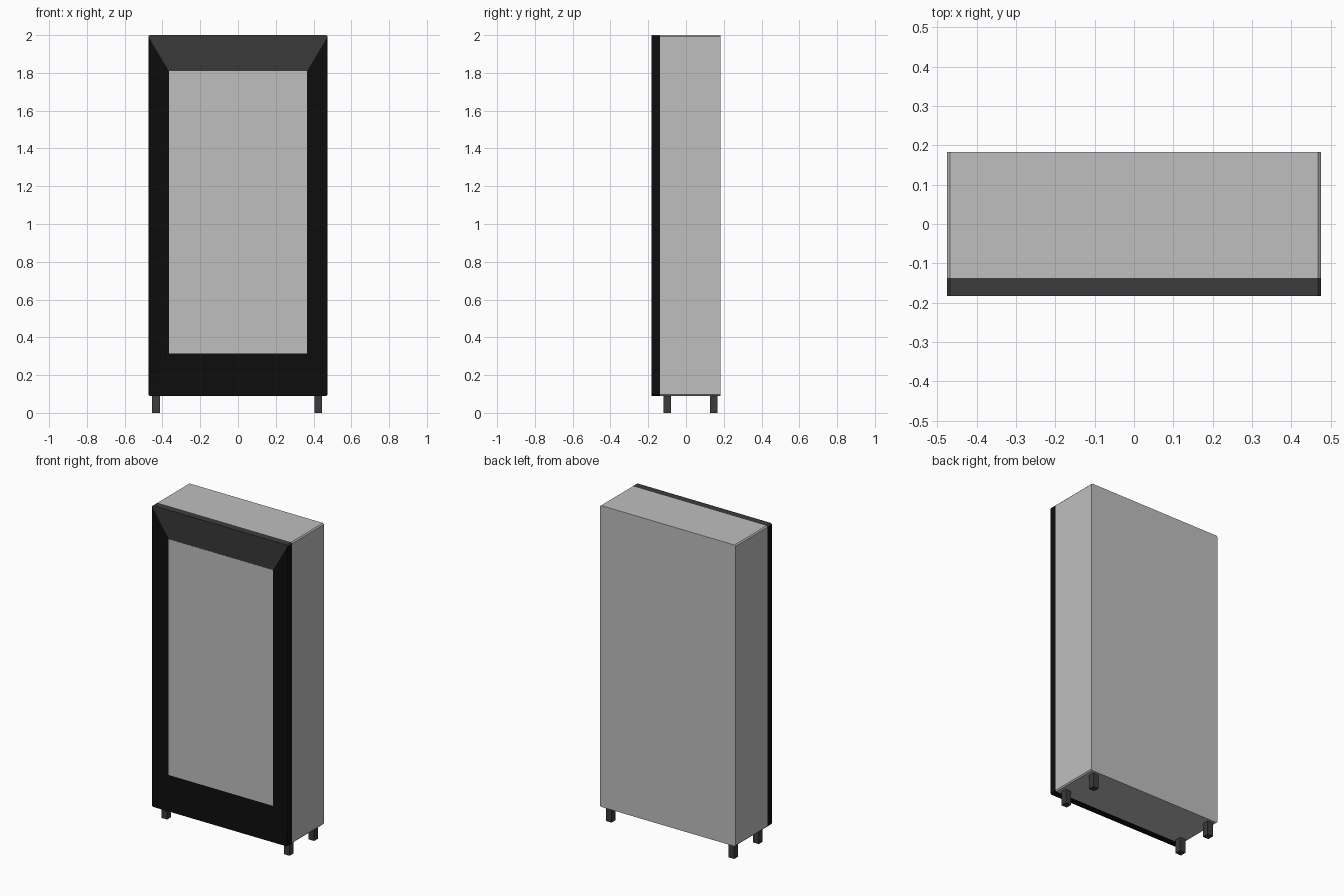
import bpy, bmesh

if "Cube" in bpy.data.objects:
    bpy.data.objects.remove(bpy.data.objects["Cube"])

def material(name, v):
    m = bpy.data.materials.new(name)
    m.diffuse_color = (v, v, v, 1)
    m.use_nodes = True
    m.node_tree.nodes["Principled BSDF"].inputs["Base Color"].default_value = m.diffuse_color
    return m

GREY = material("light grey", 0.52)
BLACK = material("black", 0.004)
DARK = material("dark grey", 0.045)

HW, Z0, Z1, C = 0.475, 0.09, 2.0, 0.007      # cabinet outline and corner chamfer
FRONT, SEAM, BACK = -0.183, -0.137, 0.183    # depth stations
OW, OZ0, OZ1, RECESS = 0.366, 0.315, 1.81, 0.012   # screen opening

def make(name, bm, mats):
    bmesh.ops.recalc_face_normals(bm, faces=bm.faces)
    me = bpy.data.meshes.new(name)
    bm.to_mesh(me)
    bm.free()
    for m in mats:
        me.materials.append(m)
    ob = bpy.data.objects.new(name, me)
    bpy.context.collection.objects.link(ob)
    return ob

def box(name, x, y, z, mat):
    bm = bmesh.new()
    bmesh.ops.create_cube(bm, size=1)
    for v in bm.verts:
        v.co = [r[0] if c < 0 else r[1] for c, r in zip(v.co, (x, y, z))]
    return make(name, bm, [mat])

# Chamfered outline, two points per corner, counter-clockwise from the lower left
OUTLINE = [(-HW, Z0 + C), (-HW + C, Z0), (HW - C, Z0), (HW, Z0 + C),
           (HW, Z1 - C), (HW - C, Z1), (-HW + C, Z1), (-HW, Z1 - C)]
OPENING = [(-OW, OZ0), (OW, OZ0), (OW, OZ1), (-OW, OZ1)]

# Cabinet body: outline extruded through the depth
bm = bmesh.new()
a = [bm.verts.new((x, SEAM, z)) for x, z in OUTLINE]
b = [bm.verts.new((x, BACK, z)) for x, z in OUTLINE]
bm.faces.new(a)
bm.faces.new(b)
for i in range(8):
    j = (i + 1) % 8
    bm.faces.new((a[i], a[j], b[j], b[i]))
make("cabinet_body", bm, [GREY])

# Mitred front frame: black, with a dark grey header
bm = bmesh.new()
f = [bm.verts.new((x, FRONT, z)) for x, z in OUTLINE]
r = [bm.verts.new((x, SEAM, z)) for x, z in OUTLINE]
o = [bm.verts.new((x, FRONT + RECESS, z)) for x, z in OPENING]
for i in range(8):
    j = (i + 1) % 8
    face = bm.faces.new((f[i], f[j], r[j], r[i]))       # outer rim
    face.material_index = int(i in (4, 5, 6))
for k in range(4):
    p, q, n = 2 * k + 1, (2 * k + 2) % 8, (k + 1) % 4
    side = bm.faces.new((f[p], f[q], o[n], o[k]))       # sloping frame side
    corner = bm.faces.new((f[2 * k], f[p], o[k]))       # chamfered corner
    side.material_index = int(k == 2)
    corner.material_index = int(k >= 2)
bm.faces.new(r)
bm.faces.new(o)
make("front_frame", bm, [BLACK, DARK])

# Screen plate inside the frame
box("screen", (-OW, OW), (FRONT + RECESS - 0.001, FRONT + RECESS + 0.004),
    (OZ0, OZ1), GREY)

# Four square feet
for sx, x in (("left", -0.434), ("right", 0.426)):
    for sy, y in (("front", -0.1), ("back", 0.146)):
        box(f"{sy}_{sx}_foot", (x - 0.02, x + 0.02), (y - 0.02, y + 0.02),
            (0, Z0 + 0.005), DARK)
